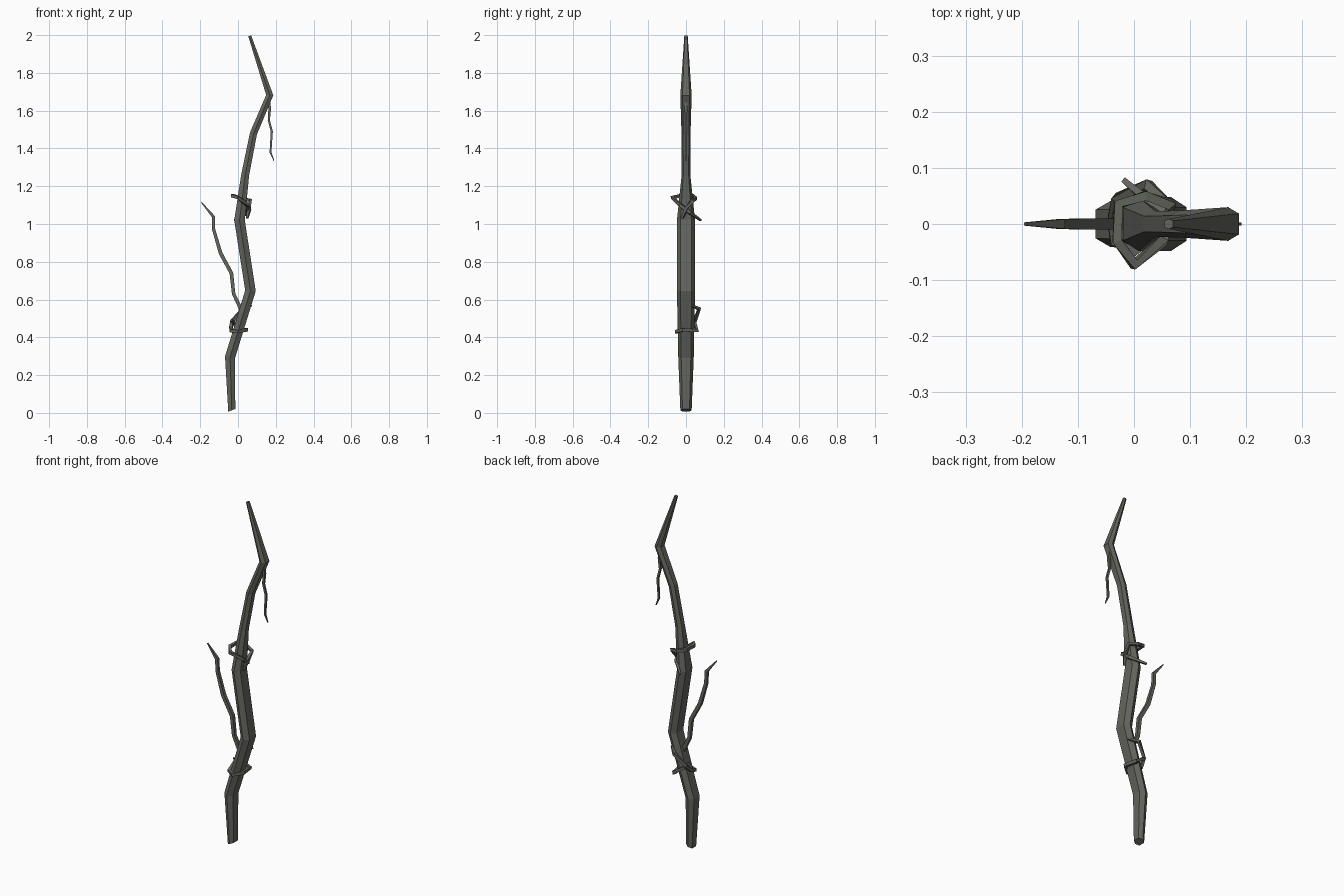
import bpy, bmesh
from math import cos, sin, tau
from mathutils import Vector

if "Cube" in bpy.data.objects:
    bpy.data.objects.remove(bpy.data.objects["Cube"])

bark = bpy.data.materials.new("grey bark")
bark.diffuse_color = (0.125, 0.13, 0.11, 1)
bark.use_nodes = True
bark.node_tree.nodes["Principled BSDF"].inputs["Base Color"].default_value = bark.diffuse_color

HEX = [(0, 1), (1, 0.62), (1, -0.62), (0, -1), (-1, -0.62), (-1, 0.62)]
SQUARE = [(cos(tau * (i + .5) / 4), sin(tau * (i + .5) / 4)) for i in range(4)]


def sweep(name, path, sizes, section, ref, first=None):
    """Sweep a cross-section along a path with a width and depth at each point."""
    pts = [Vector(p) for p in path]
    ref = Vector(ref)
    bm = bmesh.new()
    rings = []
    for i, p in enumerate(pts):
        a = (p - pts[i - 1]).normalized() if i else Vector()
        b = (pts[i + 1] - p).normalized() if i < len(pts) - 1 else Vector()
        t = (a + b).normalized()
        if i == 0 and first:
            t = Vector(first).normalized()
        u = ref.cross(t).normalized()
        v = t.cross(u)
        w, d = sizes[i]
        rings.append([bm.verts.new(p + u * (x * w) + v * (y * d)) for x, y in section])
    n = len(section)
    for r, s in zip(rings, rings[1:]):
        for k in range(n):
            bm.faces.new((r[k], r[(k + 1) % n], s[(k + 1) % n], s[k]))
    bm.faces.new(rings[0])
    bm.faces.new(rings[-1])
    bmesh.ops.recalc_face_normals(bm, faces=bm.faces)
    me = bpy.data.meshes.new(name)
    bm.to_mesh(me)
    bm.free()
    me.materials.append(bark)
    ob = bpy.data.objects.new(name, me)
    bpy.context.collection.objects.link(ob)


def flat(points):
    return [(x, 0, z) for x, z in points]


# Crooked main shaft
sweep("shaft",
      flat([(-.033, .014), (-.042, .295), (.066, .647), (.008, 1.02), (.038, 1.26),
            (.082, 1.48), (.168, 1.682), (.062, 1.996)]),
      [(.02, .03), (.027, .041), (.028, .048), (.028, .048), (.021, .023),
       (.019, .024), (.019, .03), (.008, .009)],
      HEX, (0, 1, 0), (-.4, 0, 1))

# Side twigs
sweep("left_twig",
      flat([(.035, .5), (.008, .565), (-.023, .63), (-.035, .74), (-.092, .845),
            (-.13, .975), (-.131, 1.04), (-.194, 1.115)]),
      [(r, r) for r in (.015, .014, .013, .014, .014, .012, .012, .004)],
      SQUARE, (0, 1, 0))
sweep("hanging_twig",
      flat([(.16, 1.67), (.168, 1.61), (.163, 1.55), (.179, 1.49), (.172, 1.38), (.19, 1.335)]),
      [(r, r) for r in (.011, .01, .008, .008, .007, .003)],
      SQUARE, (0, 1, 0))

# Vines wound around the shaft
lower = [(.07, .03, .57), (.025, .07, .55), (-.03, .045, .485), (-.038, .01, .45),
         (-.035, -.03, .435), (0, -.05, .43), (.045, -.015, .44), (.035, .06, .435),
         (-.02, .045, .475), (-.035, .01, .49)]
upper = [(.048, -.02, 1.03), (.06, 0, 1.08), (.065, .035, 1.125), (.02, .05, 1.135),
         (-.028, .035, 1.15), (-.03, -.03, 1.15), (0, -.072, 1.14), (.052, -.03, 1.1),
         (.05, .02, 1.06), (-.018, .078, 1.02)]
for name, path in (("lower_vine", lower), ("upper_vine", upper)):
    last = len(path) - 1
    sizes = [(.007, .007) if i in (0, last) else (.012, .012) for i in range(last + 1)]
    sweep(name, path, sizes, SQUARE, (0, 0, 1))
